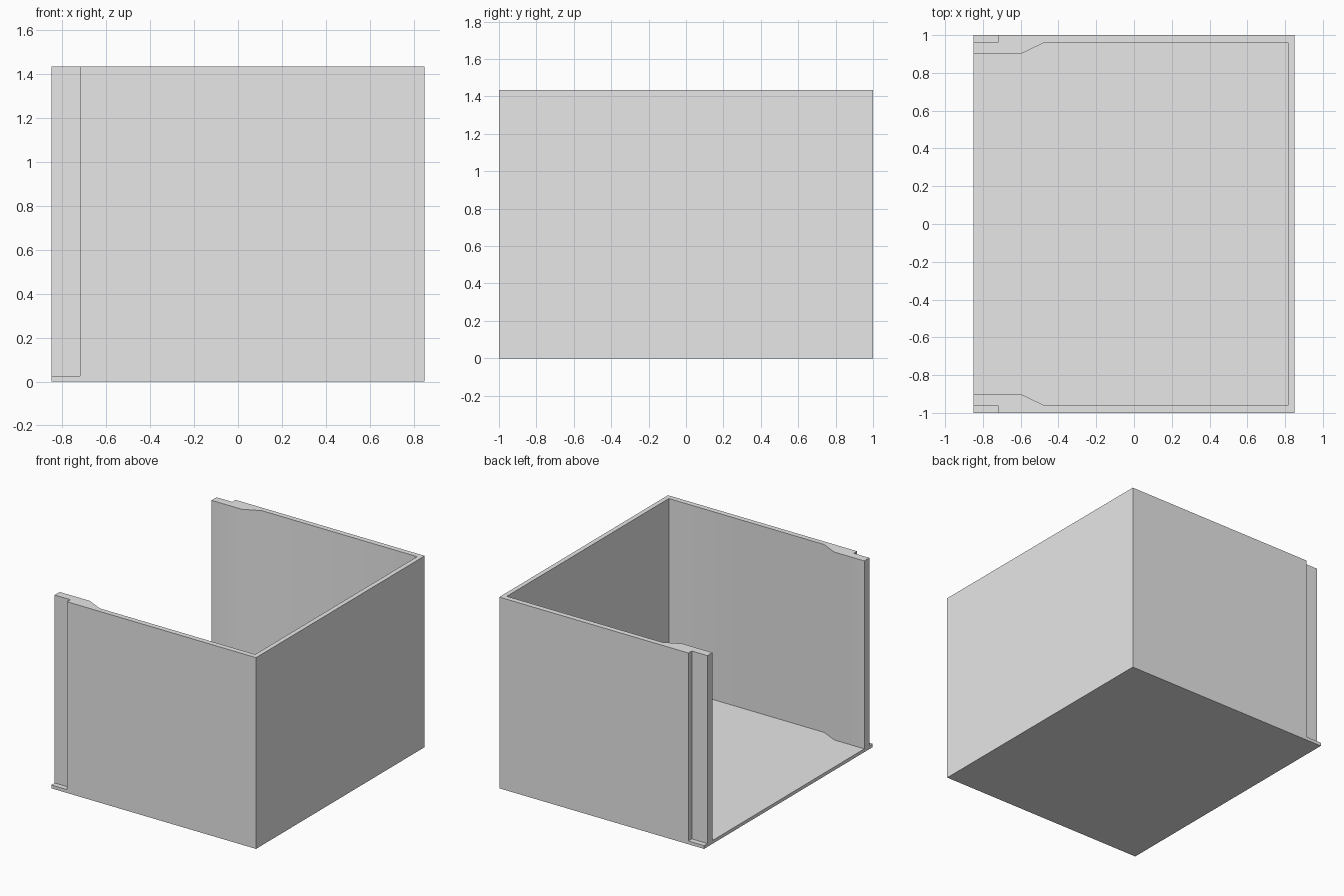
import bpy
import bmesh
from math import radians

default = bpy.data.objects.get("Cube")
if default:
    bpy.data.objects.remove(default, do_unlink=True)

HALF_X, HALF_Y, HEIGHT = 0.85, 1.0, 1.435
FLOOR = 0.025
INNER_Y = 0.96     # inner face of the thin side walls
POST_Y = 0.9       # inner face of the thickened wall ends
OVER = 0.1         # cutter overshoot

grey = bpy.data.materials.new("plain_grey")
grey.use_nodes = True
colour = (0.8, 0.8, 0.8, 1)
grey.diffuse_color = colour
grey.node_tree.nodes["Principled BSDF"].inputs["Base Color"].default_value = colour


def prism(name, outline, z0, z1):
    """Extrude an xy outline from z0 up to z1."""
    bm = bmesh.new()
    base = bm.faces.new([bm.verts.new((x, y, z0)) for x, y in outline])
    top = bmesh.ops.extrude_face_region(bm, geom=[base])["geom"]
    verts = [v for v in top if isinstance(v, bmesh.types.BMVert)]
    bmesh.ops.translate(bm, verts=verts, vec=(0, 0, z1 - z0))
    bmesh.ops.recalc_face_normals(bm, faces=bm.faces)
    mesh = bpy.data.meshes.new(name)
    bm.to_mesh(mesh)
    bm.free()
    mesh.materials.append(grey)
    obj = bpy.data.objects.new(name, mesh)
    bpy.context.collection.objects.link(obj)
    return obj


def rectangle(x0, x1, y0, y1):
    return [(x0, y0), (x1, y0), (x1, y1), (x0, y1)]


# Solid block
box = prism("open_box", rectangle(-HALF_X, HALF_X, -HALF_Y, HALF_Y), 0, HEIGHT)

# Cavity, open at the top and on one side, narrowing at the open end
half = [(-HALF_X - OVER, POST_Y), (-0.6, POST_Y), (-0.475, INNER_Y), (0.815, INNER_Y)]
cavity = half + [(x, -y) for x, y in reversed(half)]
cutters = [prism("cavity_cutter", cavity, FLOOR, HEIGHT + OVER)]

# Outer rebates beside the opening
for side, y0, y1 in (("left", INNER_Y, HALF_Y + OVER),
                     ("right", -HALF_Y - OVER, -INNER_Y)):
    cutters.append(prism(side + "_rebate_cutter",
                         rectangle(-HALF_X - OVER, -0.72, y0, y1),
                         FLOOR, HEIGHT + OVER))

# Carve the block
bpy.ops.object.select_all(action="DESELECT")
bpy.context.view_layer.objects.active = box
box.select_set(True)
for cutter in cutters:
    cutter.hide_render = True
    mod = box.modifiers.new(cutter.name, "BOOLEAN")
    mod.operation = "DIFFERENCE"
    mod.solver = "EXACT"
    mod.object = cutter
    bpy.ops.object.modifier_apply(modifier=mod.name)
    bpy.data.objects.remove(cutter, do_unlink=True)

# Soft shading over the shallow bends of the inner walls
bpy.ops.object.shade_smooth_by_angle(angle=radians(30))
